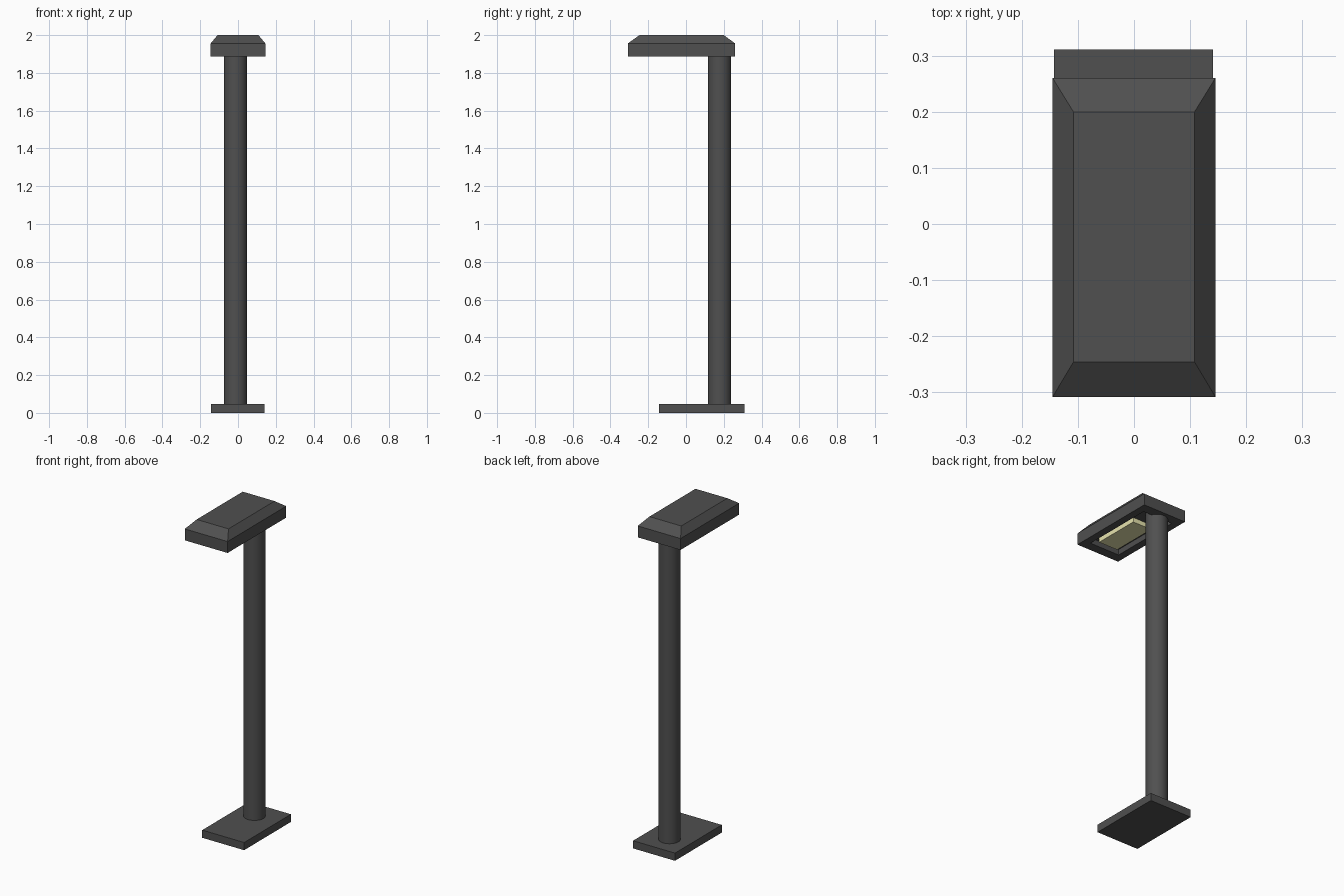
import bpy, bmesh

if "Cube" in bpy.data.objects:
    bpy.data.objects.remove(bpy.data.objects["Cube"])


def material(name, color):
    m = bpy.data.materials.new(name)
    m.diffuse_color = color
    m.use_nodes = True
    m.node_tree.nodes["Principled BSDF"].inputs["Base Color"].default_value = m.diffuse_color
    return m


charcoal = material("charcoal", (0.08, 0.08, 0.08, 1))
glow = material("pale_yellow", (0.8, 0.77, 0.42, 1))


def rect_loft(name, loops, mat):
    """Skin a chain of rectangles (x0, x1, y0, y1, z), capped at both ends."""
    bm = bmesh.new()
    rings = [[bm.verts.new(p) for p in
              ((x0, y0, z), (x1, y0, z), (x1, y1, z), (x0, y1, z))]
             for x0, x1, y0, y1, z in loops]
    for a, b in zip(rings, rings[1:]):
        for i in range(4):
            j = (i + 1) % 4
            bm.faces.new((a[i], a[j], b[j], b[i]))
    bm.faces.new(rings[0][::-1])
    bm.faces.new(rings[-1])
    bmesh.ops.recalc_face_normals(bm, faces=bm.faces)
    me = bpy.data.meshes.new(name)
    bm.to_mesh(me)
    bm.free()
    ob = bpy.data.objects.new(name, me)
    bpy.context.collection.objects.link(ob)
    me.materials.append(mat)
    return ob


# Base plate, offset towards the back
rect_loft("base_plate", [(-0.143, 0.141, -0.142, 0.311, 0.0),
                         (-0.143, 0.141, -0.142, 0.311, 0.047)], charcoal)

# Lamp head: recess ceiling, recess mouth, outer wall, sloped roof
rect_loft("lamp_head", [(-0.1, 0.1, -0.25, 0.2, 1.92),
                        (-0.1, 0.1, -0.25, 0.2, 1.886),
                        (-0.145, 0.145, -0.308, 0.26, 1.886),
                        (-0.145, 0.145, -0.308, 0.26, 1.956),
                        (-0.108, 0.108, -0.246, 0.2, 2.0)], charcoal)

# Light panel hanging inside the recess
rect_loft("light_panel", [(-0.064, 0.064, -0.22, 0.07, 1.921),
                          (-0.064, 0.064, -0.22, 0.07, 1.892)], glow)

# Round pole from base into the head recess
z0, z1 = 0.04, 1.921
bpy.ops.mesh.primitive_cylinder_add(vertices=32, radius=0.061, depth=z1 - z0,
                                    location=(-0.013, 0.178, (z0 + z1) / 2))
pole = bpy.context.object
pole.name = "pole"
pole.data.materials.append(charcoal)
bpy.ops.object.shade_smooth_by_angle()
